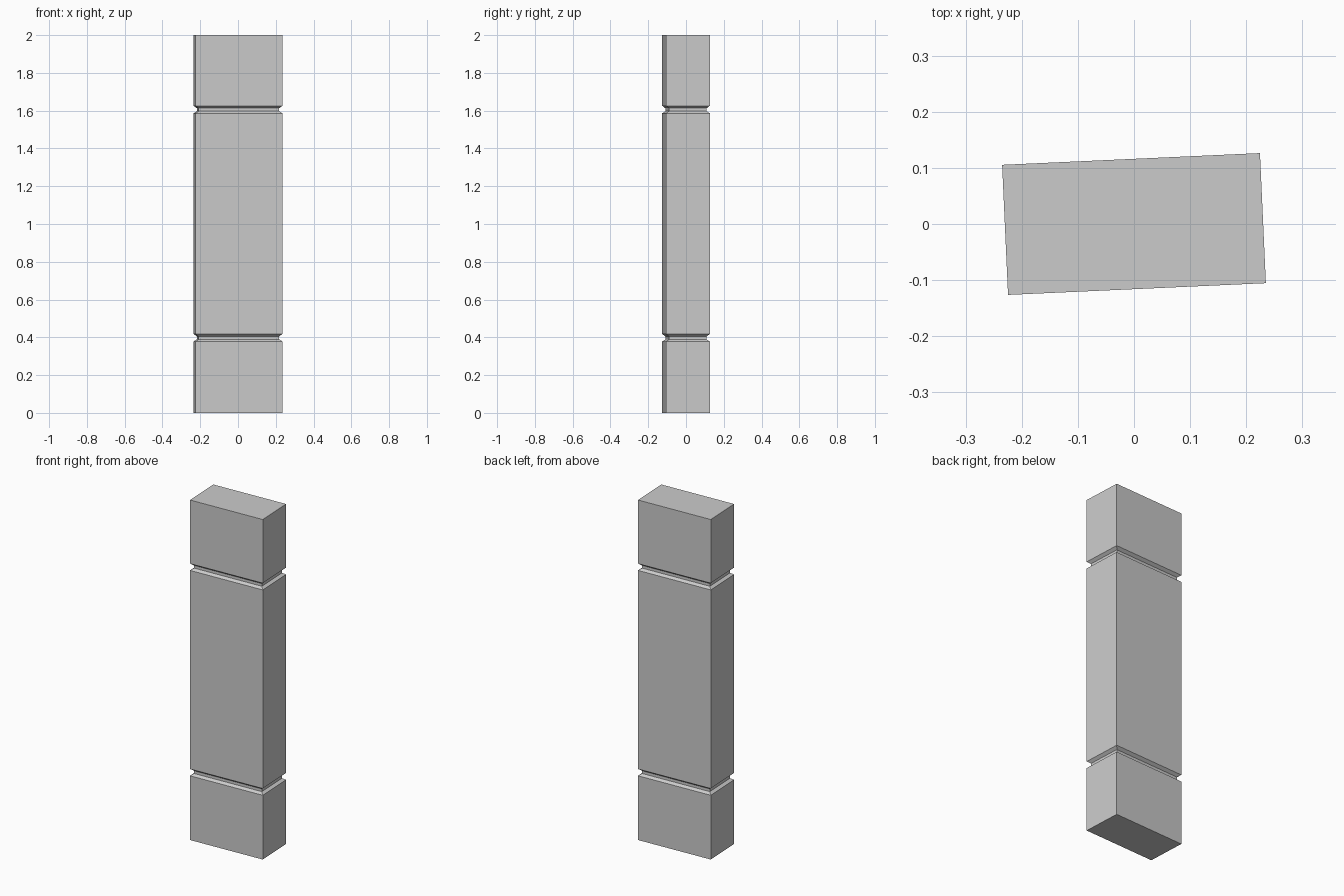
import bpy, bmesh, math

if "Cube" in bpy.data.objects:
    bpy.data.objects.remove(bpy.data.objects["Cube"])

W, D = 0.46, 0.232        # plan size of the post
INSET = 0.016             # groove depth
TURN = math.radians(2.6)  # slight twist about z

# (height, inset) sections up the post, with a chamfered groove at each joint
sections = [(0, 0)]
for mid in (0.398, 1.606):
    sections += [(mid - 0.02, 0), (mid - 0.009, INSET),
                 (mid + 0.007, INSET), (mid + 0.02, 0)]
sections.append((2, 0))

# Stack rectangular rings and bridge them
bm = bmesh.new()
rings = []
for z, inset in sections:
    x, y = W / 2 - inset, D / 2 - inset
    rings.append([bm.verts.new((sx * x, sy * y, z))
                  for sx, sy in ((-1, -1), (1, -1), (1, 1), (-1, 1))])
for low, high in zip(rings, rings[1:]):
    for i in range(4):
        j = (i + 1) % 4
        bm.faces.new((low[i], low[j], high[j], high[i]))
bm.faces.new(rings[0][::-1])
bm.faces.new(rings[-1])

mesh = bpy.data.meshes.new("grooved_post")
bm.to_mesh(mesh)
bm.free()
post = bpy.data.objects.new("grooved_post", mesh)
post.rotation_euler.z = TURN
bpy.context.collection.objects.link(post)
